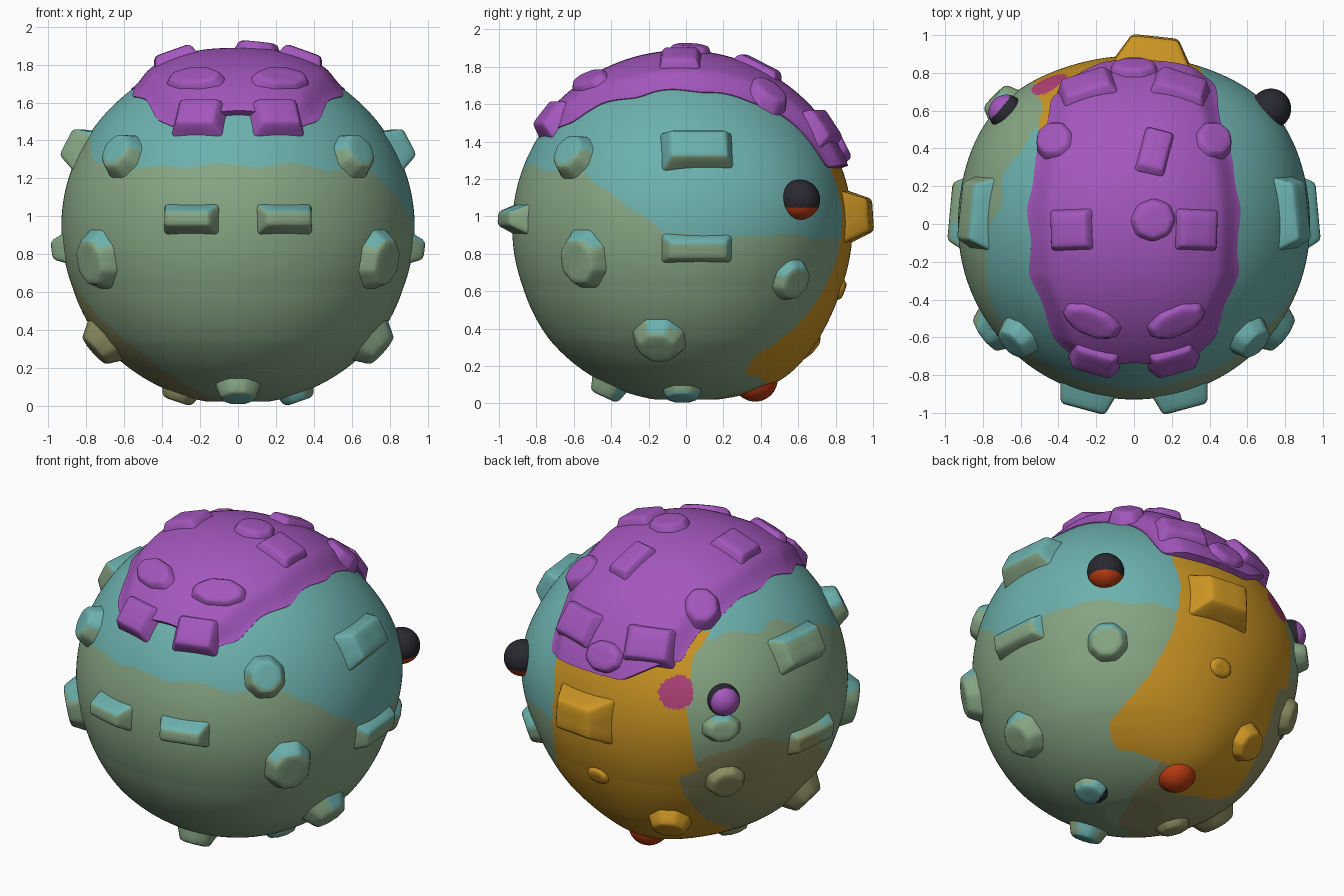
import bpy, bmesh, math
from mathutils import Vector, Matrix

if "Cube" in bpy.data.objects:
    bpy.data.objects.remove(bpy.data.objects["Cube"])

C = Vector((0, -0.02, 0.94))          # body centre
R = Vector((0.929, 0.909, 0.912))     # body radii

COLOURS = [("teal", (.15, .44, .42)), ("sage_green", (.24, .38, .23)),
           ("olive", (.28, .28, .13)), ("amber", (.60, .30, .017)),
           ("purple", (.37, .095, .51)), ("rust_red", (.50, .045, .006)),
           ("charcoal", (.022, .022, .03)), ("pink", (.45, .055, .19))]
MATS = []
for name, col in COLOURS:
    m = bpy.data.materials.new(name)
    m.diffuse_color = (*col, 1)
    m.use_nodes = True
    m.node_tree.nodes["Principled BSDF"].inputs["Base Color"].default_value = m.diffuse_color
    MATS.append(m)
TEAL, GREEN, OLIVE, AMBER, PURPLE, RED, BLACK, PINK = range(8)


def interp(t, pts):
    if t <= pts[0][0]:
        return pts[0][1]
    for (a, va), (b, vb) in zip(pts, pts[1:]):
        if t <= b:
            return va + (vb - va) * (t - a) / (b - a)
    return pts[-1][1]


# Body surface point for a unit direction: swollen round the eyes and lower back, fuller below
def surface(d):
    eye = Vector((.74, .64, .17)).normalized()
    gap = (Vector((abs(d.x), d.y, d.z)) - eye).length
    rear = (d - Vector((-.06, .55, -.83))).length
    s = 1 + .05 * math.exp(-(gap / .42) ** 2) + .045 * math.exp(-(rear / .3) ** 2)
    s += .02 * min(1, max(0, (-d.z - .35) / .3))
    p = C + d * R * s
    p.z = max(p.z, .022)
    return p


# Colour zones of the skin, by position and facing
def skin(p, n):
    q = p - C
    x, y, z = q
    w = 0.012 * math.sin(17 * x + 9 * z) + 0.01 * math.sin(23 * y - 14 * z)
    right = interp(z, [(-.85, 0.0), (-.78, .4), (-.68, .50), (-.49, .45), (-.2, .38), (0, .35), (.35, .35)])
    left = interp(z, [(-.7, -.5), (-.25, -.48), (-.19, -.59), (.1, -.53), (.5, -.50)])
    if (q - Vector((-.46, .76, .30))).length < .095 + 1.5 * w:
        return PINK
    if y > .31 + w and left + w < x < right + w and z < .6:
        return AMBER
    if -.61 * x + .35 * y - .79 * z > .70 + w:
        return OLIVE
    if x > 0:
        t = interp(y, [(-.6, .32), (-.5, .27), (-.1, -.02), (.2, -.10)])
    else:
        t = interp(y, [(-.6, .32), (-.4, .36), (.1, .6), (.5, .6)])
    tilt = n.z - q.normalized().z      # bump tops and undersides shift zone
    return TEAL if z + .7 * tilt > t + w else GREEN


def finish(name, bm, rule, angle=40):
    bmesh.ops.recalc_face_normals(bm, faces=bm.faces[:])
    bm.normal_update()
    for f in bm.faces:
        f.material_index = rule(f.calc_center_median(), f.normal)
    me = bpy.data.meshes.new(name)
    bm.to_mesh(me)
    bm.free()
    for m in MATS:
        me.materials.append(m)
    ob = bpy.data.objects.new(name, me)
    bpy.context.collection.objects.link(ob)
    bpy.ops.object.select_all(action='DESELECT')
    ob.select_set(True)
    bpy.context.view_layer.objects.active = ob
    bpy.ops.object.shade_smooth_by_angle(angle=math.radians(angle))
    return ob


def body_shape():
    bm = bmesh.new()
    bmesh.ops.create_icosphere(bm, subdivisions=7, radius=1)
    for v in bm.verts:
        v.co = surface(v.co.normalized())
    return bm


# Tapered knob sitting on the body; wedge narrows the height of its tip
def knob(name, pos, w, h, out, sides=8, rule=skin, taper=.66, wedge=1):
    d = Vector(pos) - C
    d = Vector((d.x / R.x, d.y / R.y, d.z / R.z)).normalized()
    base = surface(d)
    n = Vector((d.x / R.x, d.y / R.y, d.z / R.z)).normalized()
    tx = Vector((0, 0, 1)).cross(n).normalized()
    frame = Matrix((tx, n.cross(tx), n)).transposed().to_4x4()
    sink = .05
    k = .53 / math.cos(math.pi / sides)
    bm = bmesh.new()
    bmesh.ops.create_cone(bm, cap_ends=True, segments=sides, radius1=k, radius2=k * taper,
                          depth=out + sink, matrix=Matrix.Rotation(math.pi / sides, 4, 'Z'))
    bmesh.ops.scale(bm, vec=(1, wedge, 1), verts=[v for v in bm.verts if v.co.z > 0])
    bmesh.ops.scale(bm, vec=(w, h, 1), verts=bm.verts[:])
    bmesh.ops.translate(bm, vec=(0, 0, (out - sink) / 2), verts=bm.verts[:])
    bmesh.ops.bevel(bm, geom=bm.edges[:], offset=.02, segments=2, affect='EDGES', profile=.5)
    bmesh.ops.triangulate(bm, faces=bm.faces[:])
    bmesh.ops.subdivide_edges(bm, edges=bm.edges[:], cuts=2, use_grid_fill=True)
    bm.transform(Matrix.Translation(base) @ frame)
    return finish(name, bm, rule)


def ball(name, pos, r, rule):
    bm = bmesh.new()
    bmesh.ops.create_icosphere(bm, subdivisions=5, radius=r, matrix=Matrix.Translation(pos))
    return finish(name, bm, rule)


# Round body
finish("body", body_shape(), skin)


# Cap: cut from the body shape, thick in the middle, flush at its sides
def half_width(y):
    return interp(y, [(-.7, .30), (-.58, .42), (-.25, .545), (.1, .555), (.3, .53), (.5, .475), (.85, .40)])


def in_cap(p):
    x, y, z = p - C
    low = .50 if y < 0 else interp(x, [(-.36, .45), (-.15, .32)])
    return y > -.69 and z > low and abs(x) < half_width(y) + .008 * math.sin(19 * y)


cap = body_shape()
bmesh.ops.delete(cap, geom=[f for f in cap.faces if not in_cap(f.calc_center_median())], context='FACES')
border = [v for v in cap.verts if v.is_boundary]
for _ in range(6):                     # smooth the cut line
    moved = {}
    for v in border:
        near = [e.other_vert(v).co for e in v.link_edges if e.is_boundary]
        moved[v] = v.co * .5 + sum(near, Vector()) / len(near) * .5
    for v, co in moved.items():
        v.co = co
for v in cap.verts:
    q = v.co - C
    t = min(1, max(0, (half_width(q.y) - abs(q.x)) / .13))
    thick = .006 + .044 * t * t * (3 - 2 * t)
    if abs(q.x) < .25:
        thick -= .010 * (1 + math.cos(math.pi * q.x / .25)) / 2
    v.co = C + q * (1 + thick)
rim = bmesh.ops.extrude_edge_only(cap, edges=[e for e in cap.edges if e.is_boundary])
for v in [g for g in rim["geom"] if isinstance(g, bmesh.types.BMVert)]:
    v.co = C + (v.co - C) * .95
purple = lambda p, n: PURPLE
finish("cap", cap, purple)

# Cap lumps: position, width, height, outward, sides
CAP_PAIRS = [((.20, -.69, 1.51), .29, .23, .07, 4), ((.22, -.50, 1.70), .38, .22, .072, 8),
             ((.32, -.03, 1.80), .26, .28, .085, 4), ((.40, .42, 1.62), .24, .28, .07, 8),
             ((.24, .70, 1.46), .34, .25, .08, 4)]
for pos, w, h, out, s in CAP_PAIRS:
    for side in (-1, 1):
        knob("cap_lump", (pos[0] * side, *pos[1:]), w, h, out, s, purple)
for pos, w, h, out, s in [((.11, .38, 1.78), .19, .32, .072, 4), ((.10, .02, 1.85), .26, .28, .073, 8),
                          ((0, .8, 1.36), .30, .22, .07, 8)]:
    knob("cap_ridge", pos, w, h, out, s, purple)

# Mirrored knobs around the body
PAIRS = [("brow", (.25, -.9, .985), .30, .18, .088, 4, .76, .5),
         ("upper_front_knob", (.61, -.60, 1.32), .25, .26, .072, 8, .66, 1),
         ("middle_front_knob", (.74, -.55, .77), .29, .33, .07, 8, .66, 1),
         ("lower_side_knob", (.69, -.14, .35), .30, .29, .07, 8, .6, 1),
         ("upper_side_block", (.80, .06, 1.345), .38, .23, .075, 4, .75, .85),
         ("middle_side_block", (.9, .06, .83), .38, .17, .05, 4, .76, .7),
         ("rear_side_knob", (.68, .57, .66), .25, .25, .05, 8, .66, 1)]
for name, pos, w, h, out, s, taper, wedge in PAIRS:
    for side in (-1, 1):
        knob(name, (pos[0] * side, *pos[1:]), w, h, out, s, skin, taper, wedge)

# Underside knobs, the right one with a dark inner spot
for side in (-1, 1):
    knob("underside_knob", (.31 * side, -.02, .06), .23, .22, .04, 8,
         lambda p, n: BLACK if .20 < p.x < .275 and p.y > -.03 else skin(p, n))

# Single knobs
knob("front_foot", (0, -.40, .12), .25, .22, .068)
knob("rear_block", (.10, .88, 1.0), .40, .28, .106, 4, taper=.58)
knob("rear_lower_knob", (-.32, .62, .33), .26, .24, .06)
knob("rear_dimple", (.04, .84, .60), .18, .14, .02)
knob("rear_left_knob", (-.68, .62, 1.03), .24, .18, .058)

# Ball eye with a red lower crescent, its half-hidden twin, and the red foot
ball("right_eye", Vector((.725, .61, 1.09)), .107,
     lambda p, n: RED if n.z < -.40 and n.x + n.y > -.4 else BLACK)
ball("left_eye", Vector((-.675, .59, 1.19)), .095,
     lambda p, n: PURPLE if -.7 * n.x + .6 * n.y + .1 * n.z > .45 else BLACK)
ball("red_foot", Vector((0, .37, .13)), .12, lambda p, n: RED)
